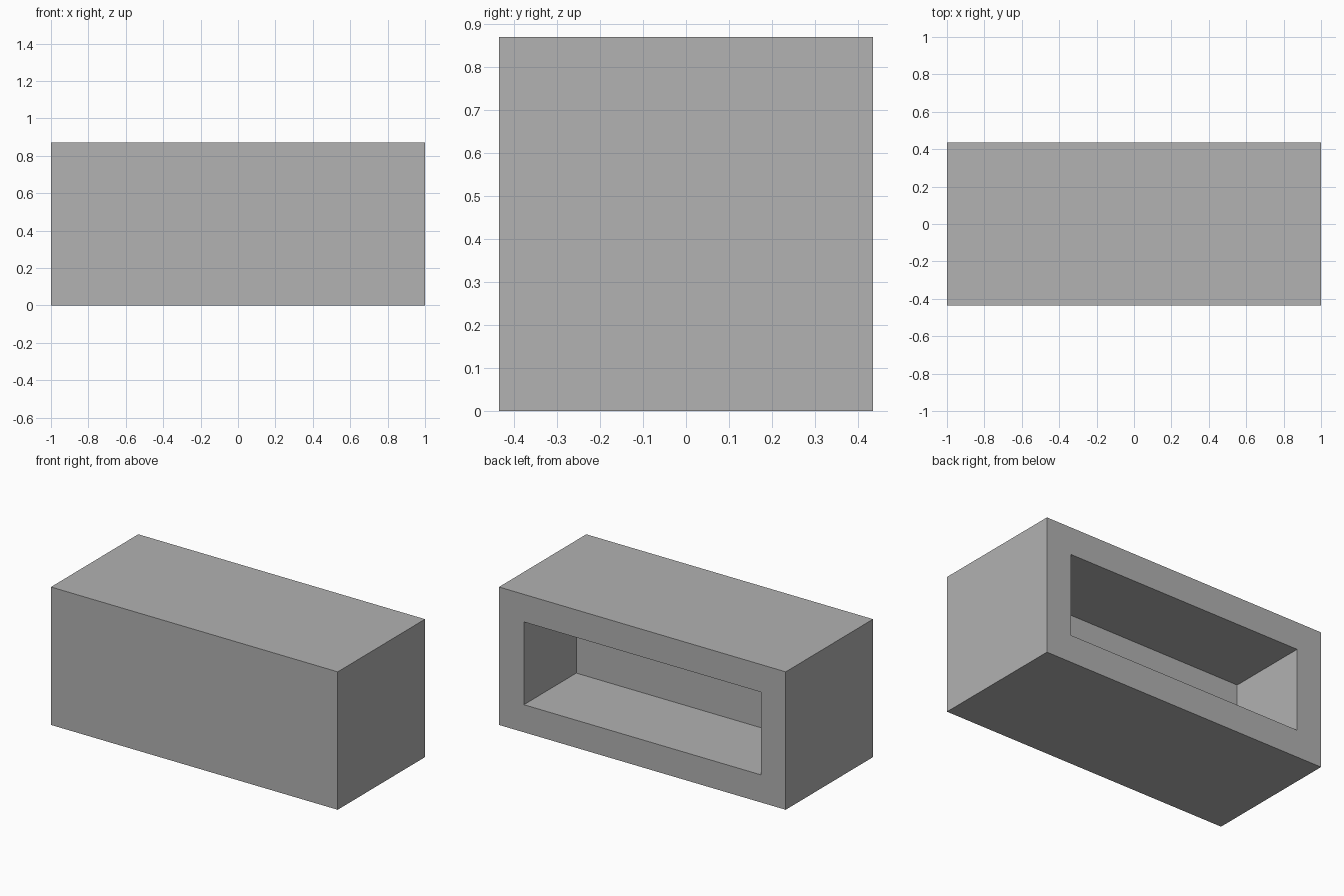
import bpy
import bmesh
from mathutils import Matrix, Vector

cube = bpy.data.objects.get("Cube")
if cube:
    bpy.data.objects.remove(cube, do_unlink=True)

LENGTH = 2.0
SIDE = LENGTH / 2.3      # square end section
WALL = SIDE * 0.2        # rim around the opening
DEPTH = SIDE * 0.6       # recess depth from the back

# Plain grey material
grey = bpy.data.materials.new("grey")
grey.use_nodes = True
colour = (0.445, 0.445, 0.445, 1.0)
grey.diffuse_color = colour
grey.node_tree.nodes["Principled BSDF"].inputs["Base Color"].default_value = colour

# Solid block standing on the ground
bm = bmesh.new()
bmesh.ops.create_cube(bm, size=1.0)
bmesh.ops.transform(
    bm,
    matrix=Matrix.Translation((0, 0, SIDE / 2)) @ Matrix.Diagonal((LENGTH, SIDE, SIDE, 1)),
    verts=bm.verts,
)

# Rectangular recess: inset the back face, then push it inward
bm.normal_update()
back = max(bm.faces, key=lambda f: f.normal.y)
bmesh.ops.inset_region(bm, faces=[back], thickness=WALL, use_even_offset=True)
floor = bmesh.ops.extrude_discrete_faces(bm, faces=[back])["faces"][0]
bmesh.ops.translate(bm, verts=floor.verts, vec=Vector((0, -DEPTH, 0)))
bmesh.ops.recalc_face_normals(bm, faces=bm.faces)

mesh = bpy.data.meshes.new("hollow_block")
bm.to_mesh(mesh)
bm.free()
mesh.materials.append(grey)
block = bpy.data.objects.new("hollow_block", mesh)
bpy.context.collection.objects.link(block)
